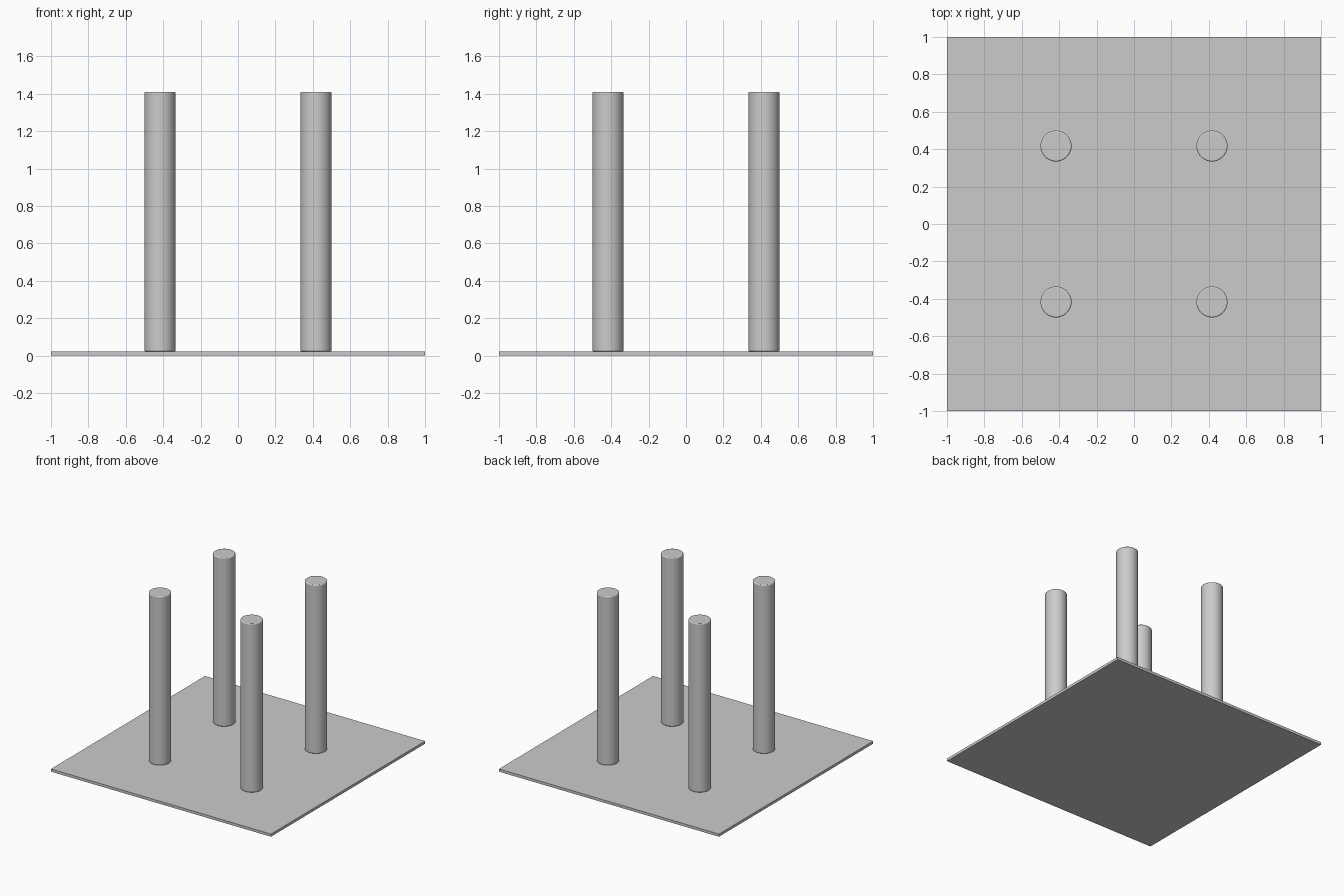
import bpy

cube = bpy.data.objects.get("Cube")
if cube:
    bpy.data.objects.remove(cube, do_unlink=True)

PLATE_THICKNESS = 0.022
PILLAR_TOP = 1.41
PILLAR_RADIUS = 0.083
PILLAR_OFFSET = 0.417


def make_material(name, colour):
    mat = bpy.data.materials.new(name)
    mat.use_nodes = True
    mat.diffuse_color = colour
    mat.node_tree.nodes["Principled BSDF"].inputs["Base Color"].default_value = colour
    return mat


grey = make_material("light grey", (0.6, 0.6, 0.59, 1))

# Thin square base plate
bpy.ops.mesh.primitive_cube_add(size=1, location=(0, 0, PLATE_THICKNESS / 2))
plate = bpy.context.object
plate.name = "base_plate"
plate.scale = (2, 2, PLATE_THICKNESS)
bpy.ops.object.transform_apply(location=False, rotation=False, scale=True)
plate.data.materials.append(grey)


# Round pillar with softened rims
def add_pillar(name, x, y):
    height = PILLAR_TOP - PLATE_THICKNESS
    bpy.ops.mesh.primitive_cylinder_add(
        vertices=48, radius=PILLAR_RADIUS, depth=height,
        location=(x, y, PLATE_THICKNESS + height / 2))
    pillar = bpy.context.object
    pillar.name = name
    pillar.data.materials.append(grey)
    bpy.ops.object.shade_smooth_by_angle()
    bevel = pillar.modifiers.new("rim", 'BEVEL')
    bevel.width = 0.007
    bevel.segments = 3
    bevel.limit_method = 'ANGLE'


# One pillar in each quarter of the plate
for side, sx in (("left", 1), ("right", -1)):
    for end, sy in (("front", -1), ("back", 1)):
        add_pillar(f"{end}_{side}_pillar", sx * PILLAR_OFFSET, sy * PILLAR_OFFSET)
